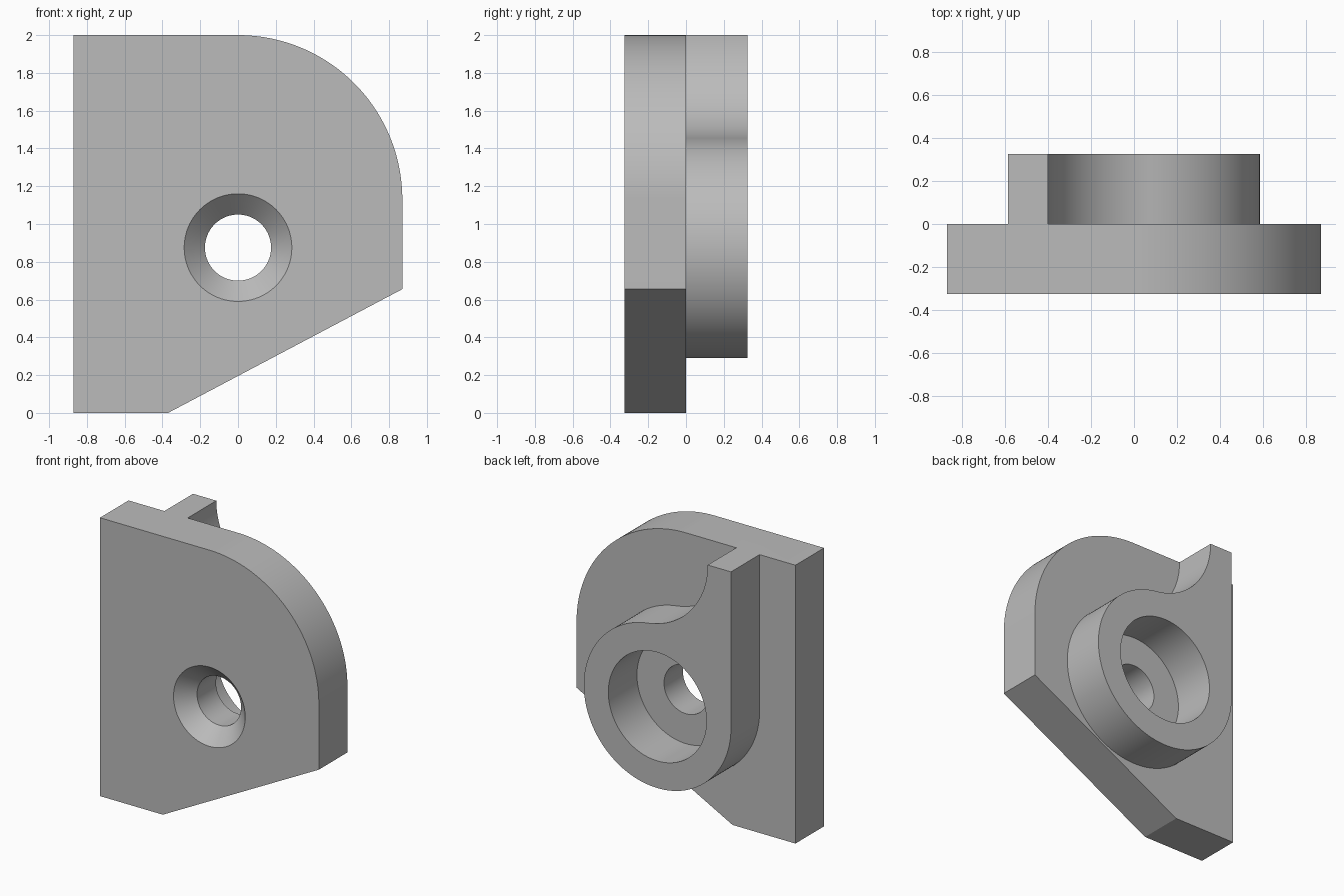
import bpy, bmesh
from math import sin, cos, pi, atan2
from mathutils import Vector, Matrix

cube = bpy.data.objects.get("Cube")
if cube:
    bpy.data.objects.remove(cube, do_unlink=True)

grey = bpy.data.materials.new("plain grey")
grey.use_nodes = True
colour = (0.5, 0.5, 0.5, 1)
grey.diffuse_color = colour
grey.node_tree.nodes["Principled BSDF"].inputs["Base Color"].default_value = colour

HOLE_Z = 0.875
BACK = 0.325


def arc(cx, cz, r, start, end, steps):
    """Points along an arc in the x-z plane."""
    angles = [start + (end - start) * i / steps for i in range(steps + 1)]
    return [(cx + r * cos(a), cz + r * sin(a)) for a in angles]


def finish(bm, name):
    bmesh.ops.recalc_face_normals(bm, faces=bm.faces)
    mesh = bpy.data.meshes.new(name)
    bm.to_mesh(mesh)
    bm.free()
    obj = bpy.data.objects.new(name, mesh)
    bpy.context.collection.objects.link(obj)
    mesh.materials.append(grey)
    return obj


def extrude_profile(name, points, y0, y1):
    bm = bmesh.new()
    face = bm.faces.new([bm.verts.new((x, y0, z)) for x, z in points])
    result = bmesh.ops.extrude_face_region(bm, geom=[face], use_keep_orig=True)
    verts = [v for v in result["geom"] if isinstance(v, bmesh.types.BMVert)]
    bmesh.ops.translate(bm, verts=verts, vec=(0, y1 - y0, 0))
    return finish(bm, name)


def lathe(name, profile, steps=96):
    """Turn (radius, y) points around the hole axis."""
    bm = bmesh.new()
    verts = [bm.verts.new((r, y, HOLE_Z)) for r, y in profile]
    edges = [bm.edges.new(pair) for pair in zip(verts, verts[1:])]
    bmesh.ops.spin(bm, geom=verts + edges, cent=(0, 0, HOLE_Z), axis=(0, 1, 0),
                   angle=2 * pi, steps=steps)
    bmesh.ops.remove_doubles(bm, verts=bm.verts, dist=0.0001)
    return finish(bm, name)


def combine(target, other, operation):
    mod = target.modifiers.new(operation, "BOOLEAN")
    mod.operation = operation
    mod.solver = "EXACT"
    mod.object = other
    bpy.context.view_layer.objects.active = target
    bpy.ops.object.modifier_apply(modifier=mod.name)
    bpy.data.objects.remove(other, do_unlink=True)


# Mounting plate: one rounded corner, one sloped lower edge
plate = [(-0.87, 0), (-0.37, 0), (0.87, 0.655)]
plate += arc(0, 1.13, 0.87, 0, pi / 2, 48) + [(-0.87, 2)]
bracket = extrude_profile("bracket", plate, -BACK, 0)

# Round boss with an upright rib, blended by a concave fillet
boss_r, rib_x, fillet_r = 0.585, -0.4, 0.55
fillet_x = rib_x + fillet_r
touch = atan2(2 - HOLE_Z, fillet_x)
outline = [(-boss_r, 2)]
outline += arc(0, HOLE_Z, boss_r, -pi, touch, 96)
outline += arc(fillet_x, 2, fillet_r, touch - pi, -pi, 40)[1:]
boss = extrude_profile("boss", outline, -0.1, BACK)
combine(bracket, boss, "UNION")

# Countersink, through hole and wide rear bore in one cutter
cutter = lathe("hole_cutter", [(0, -0.425), (0.385, -0.425), (0.175, -0.215),
                               (0.175, 0), (0.39, 0), (0.39, 0.5), (0, 0.5)])
cutter.hide_render = True
combine(bracket, cutter, "DIFFERENCE")

# Smooth curved walls, crisp edges
bpy.ops.object.select_all(action="DESELECT")
bracket.select_set(True)
bpy.context.view_layer.objects.active = bracket
bpy.ops.object.shade_smooth_by_angle(angle=pi / 7)
